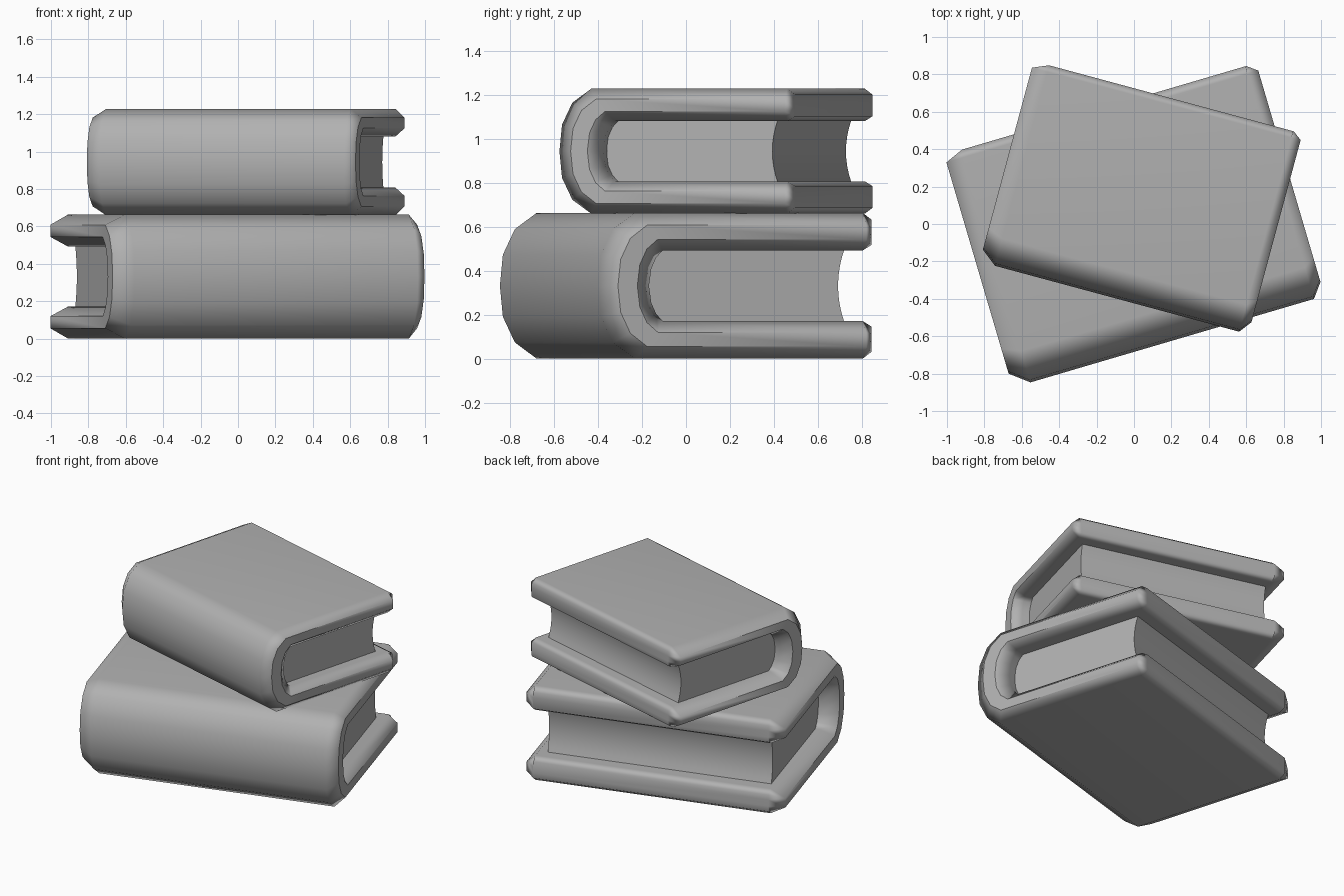
import bpy, bmesh, math
from mathutils import Matrix

if "Cube" in bpy.data.objects:
    bpy.data.objects.remove(bpy.data.objects["Cube"])

MID = 0.332                      # half thickness of a book
# Upper half of the spine, (depth, height): outside and inside of the cover
OUTER = [(-0.656, MID), (-0.642, 0.473), (-0.585, 0.59), (-0.481, 0.664)]
INNER = [(-0.414, MID), (-0.403, 0.41), (-0.38, 0.46), (-0.35, 0.492)]
# Softened cross-section of the cover: (width, fraction from outside to inside)
SECTION = [(0.81, 0), (0.869, 0.32), (0.869, 0.70), (0.81, 1),
           (-0.77, 1), (-0.869, 0.70), (-0.869, 0.32), (-0.77, 0)]
END_FACE = (1, 2, 5, 6)          # section corners that stay crisp

grey = bpy.data.materials.new("dark_grey")
grey.diffuse_color = (0.44, 0.44, 0.44, 1)
grey.use_nodes = True
grey.node_tree.nodes["Principled BSDF"].inputs["Base Color"].default_value = grey.diffuse_color


def full_profile(half):
    lower = [(y, 2 * MID - z) for y, z in reversed(half[1:])]
    return lower + half


def finish(bm, name, matrix):
    bmesh.ops.recalc_face_normals(bm, faces=bm.faces)
    for f in bm.faces:
        f.smooth = True
    mesh = bpy.data.meshes.new(name)
    bm.to_mesh(mesh)
    bm.free()
    mesh.materials.append(grey)
    obj = bpy.data.objects.new(name, mesh)
    bpy.context.collection.objects.link(obj)
    obj.matrix_world = matrix
    # Large flat faces keep an even tone next to the soft chamfers
    mod = obj.modifiers.new("even_shading", 'WEIGHTED_NORMAL')
    mod.keep_sharp = True


def cover(name, matrix):
    # C-shaped sweep of the section, with tapered fore-edge tips
    out, inn = full_profile(OUTER), full_profile(INNER)
    path = [(o, i, False) for o, i in zip(out, inn)]
    for y, tip in ((0.599, False), (0.641, True)):
        low = ((y, out[0][1]), (y, inn[0][1]), tip)
        high = ((y, out[-1][1]), (y, inn[-1][1]), tip)
        path = [low] + path + [high]
    bm = bmesh.new()
    rings = []
    for o, i, tip in path:
        ring = []
        for u, t in SECTION:
            if tip:
                u = max(-0.77, min(0.814, u))
                t = 0.18 + 0.67 * t
            ring.append(bm.verts.new((u, o[0] + (i[0] - o[0]) * t,
                                      o[1] + (i[1] - o[1]) * t)))
        rings.append(ring)
    n = len(SECTION)
    for a, b in zip(rings, rings[1:]):
        for k in range(n):
            bm.faces.new((a[k], a[(k + 1) % n], b[(k + 1) % n], b[k]))
    bm.faces.new(rings[0])
    bm.faces.new(rings[-1])
    # Crisp lines: around the end faces, and where the spine meets the boards
    for a, b in zip(rings[1:-1], rings[2:-1]):
        for k in END_FACE:
            bm.edges.get((a[k], b[k])).smooth = False
    for ring in (rings[2], rings[-3]):
        bm.edges.get((ring[0], ring[7])).smooth = False
    finish(bm, name, matrix)


def pages(name, matrix):
    # Page block with a hollow fore-edge
    lo, hi, steps = 0.166, 0.498, 8
    prof = [(-0.41, hi), (-0.41, lo)]
    for k in range(steps + 1):
        s = k / steps
        prof.append((0.53 - 0.12 * s * (1 - s), lo + (hi - lo) * s))
    bm = bmesh.new()
    face = bm.faces.new([bm.verts.new((-0.751, y, z)) for y, z in prof])
    ext = bmesh.ops.extrude_face_region(bm, geom=[face], use_keep_orig=True)
    moved = [g for g in ext['geom'] if isinstance(g, bmesh.types.BMVert)]
    bmesh.ops.translate(bm, verts=moved, vec=(1.502, 0, 0))
    bmesh.ops.recalc_face_normals(bm, faces=bm.faces)
    for e in bm.edges:
        e.smooth = e.calc_face_angle(0) < math.radians(40)
    finish(bm, name, matrix)


# Two copies of the same book: the upper one is smaller and turned the other way
for label, loc, angle, scale in (("lower", (0, 0, 0), 16.4, 1.0),
                                 ("upper", (0.039, 0.147, 0.66), -15.1, 0.856)):
    m = (Matrix.Translation(loc) @ Matrix.Rotation(math.radians(angle), 4, 'Z')
         @ Matrix.Scale(scale, 4))
    cover(label + "_book_cover", m)
    pages(label + "_book_pages", m)
